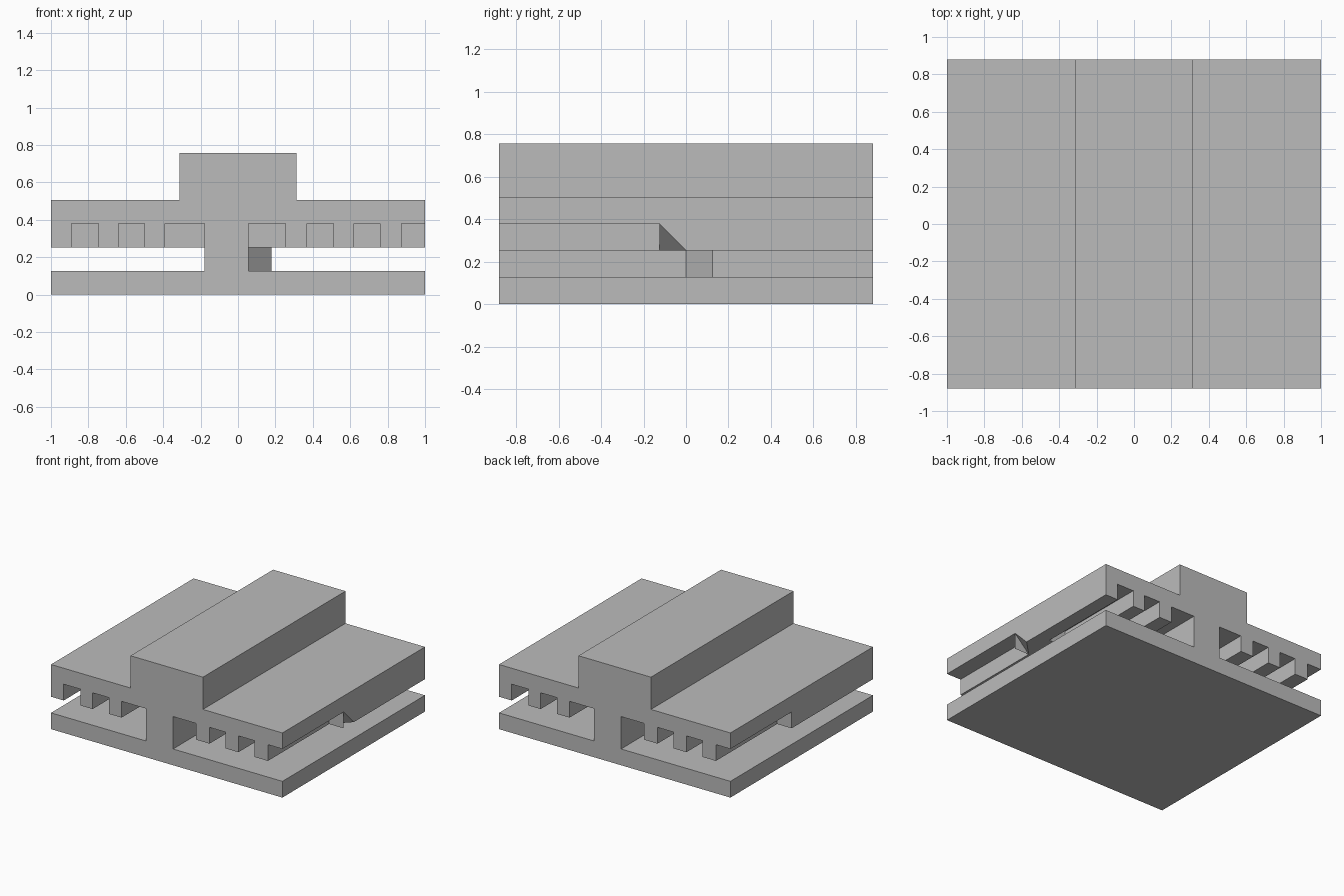
import bpy
import bmesh
from mathutils import Matrix, Vector

cube = bpy.data.objects.get("Cube")
if cube:
    bpy.data.objects.remove(cube, do_unlink=True)

HALF_Y = 0.88
SLOT_END = 0.125
BASE_TOP, GAP_TOP, SLOT_TOP, DECK_TOP, TOP = 0.127, 0.253, 0.38, 0.505, 0.757


def add_prism(bm, outline, direction):
    """Extrude a planar outline into a closed solid."""
    face = bm.faces.new([bm.verts.new(p) for p in outline])
    result = bmesh.ops.extrude_face_region(bm, geom=[face], use_keep_orig=True)
    moved = [v for v in result["geom"] if isinstance(v, bmesh.types.BMVert)]
    bmesh.ops.translate(bm, verts=moved, vec=direction)


def make_object(name, bm):
    bmesh.ops.recalc_face_normals(bm, faces=bm.faces)
    mesh = bpy.data.meshes.new(name)
    bm.to_mesh(mesh)
    bm.free()
    obj = bpy.data.objects.new(name, mesh)
    bpy.context.collection.objects.link(obj)
    return obj


def add_half_turn(bm):
    """Repeat everything turned half way round the vertical axis."""
    copy = bmesh.ops.duplicate(bm, geom=bm.verts[:] + bm.edges[:] + bm.faces[:])
    verts = [v for v in copy["geom"] if isinstance(v, bmesh.types.BMVert)]
    bmesh.ops.rotate(bm, verts=verts, cent=(0, 0, 0),
                     matrix=Matrix.Rotation(3.14159265, 3, "Z"))


# Body: wide block with a raised centre rail
bm = bmesh.new()
profile = [(-1, 0), (1, 0), (1, DECK_TOP), (0.313, DECK_TOP), (0.313, TOP),
           (-0.313, TOP), (-0.313, DECK_TOP), (-1, DECK_TOP)]
add_prism(bm, [(x, -HALF_Y, z) for x, z in profile], Vector((0, 2 * HALF_Y, 0)))
body = make_object("stepped_body", bm)

# Side gaps, leaving a web with a diagonal jog
bm = bmesh.new()
plan = [(0.055, -1), (1.2, -1), (1.2, 1), (0.18, 1), (0.18, SLOT_END), (0.055, 0)]
add_prism(bm, [(x, y, BASE_TOP) for x, y in plan], Vector((0, 0, GAP_TOP - BASE_TOP)))
add_half_turn(bm)
gaps = make_object("gap_cutter", bm)

# Slots under the deck at both ends
bm = bmesh.new()
slots = [(-0.89, -0.745), (-0.64, -0.5), (-0.39, -0.18), (0.055, 0.255),
         (0.37, 0.51), (0.62, 0.76), (0.875, 1.2)]
for x0, x1 in slots:
    low = GAP_TOP - 0.05
    add_prism(bm, [(x0, -1, low), (x1, -1, low), (x1, -1, SLOT_TOP), (x0, -1, SLOT_TOP)],
              Vector((0, 1 - SLOT_END, 0)))
add_half_turn(bm)
slot_cutter = make_object("slot_cutter", bm)

# Slanted corner at the end of the open notch
bm = bmesh.new()
corner = Vector((1.1, -SLOT_END, GAP_TOP - 0.1))
size = 0.327
points = [corner, corner - Vector((size, 0, 0)),
          corner + Vector((0, size, 0)), corner + Vector((0, 0, size))]
verts = [bm.verts.new(p) for p in points]
bmesh.ops.convex_hull(bm, input=verts)
wedge = make_object("corner_cutter", bm)

# Apply the cuts
bpy.context.view_layer.objects.active = body
for cutter in (gaps, slot_cutter, wedge):
    cutter.hide_render = True
    mod = body.modifiers.new(cutter.name, "BOOLEAN")
    mod.operation = "DIFFERENCE"
    mod.solver = "EXACT"
    mod.object = cutter
    bpy.ops.object.modifier_apply(modifier=mod.name)
    bpy.data.objects.remove(cutter, do_unlink=True)

# Single grey finish
grey = bpy.data.materials.new("plain_grey")
grey.use_nodes = True
colour = (0.5, 0.5, 0.5, 1)
grey.diffuse_color = colour
grey.node_tree.nodes["Principled BSDF"].inputs["Base Color"].default_value = colour
body.data.materials.clear()
body.data.materials.append(grey)
